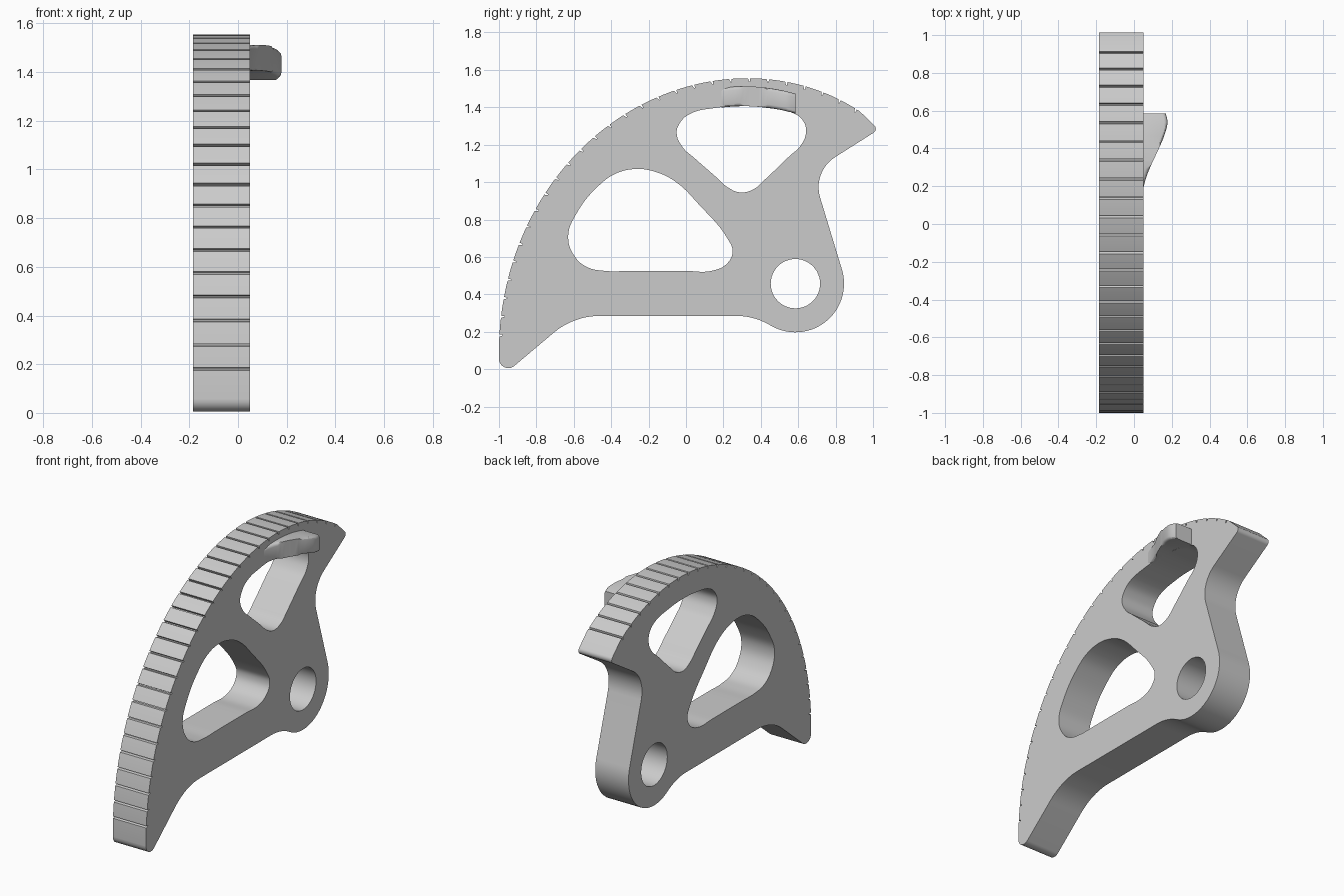
import bpy, bmesh, math
from mathutils import Vector

cube = bpy.data.objects.get("Cube")
if cube:
    bpy.data.objects.remove(cube, do_unlink=True)

grey = bpy.data.materials.new("plain_grey")
grey.use_nodes = True
grey.diffuse_color = (0.6, 0.6, 0.6, 1)
grey.node_tree.nodes["Principled BSDF"].inputs["Base Color"].default_value = grey.diffuse_color

PIVOT = Vector((0.585, 0.457))
GROWTH = 0.2337
X_BACK, X_FACE = -0.185, 0.05


def polar(radius, angle):
    return Vector((radius * math.cos(angle), radius * math.sin(angle)))


def spiral(angle):
    return PIVOT + polar(1.128 * math.exp(GROWTH * (angle - math.radians(103.2))), angle)


def arc(radius, start, end, steps):
    return [PIVOT + polar(radius, math.radians(start + (end - start) * i / steps))
            for i in range(steps + 1)]


def fillet(before, corner, after, radius, steps=10):
    """Rounded corner between two straight edges."""
    before, corner, after = Vector(before), Vector(corner), Vector(after)
    u, v = (before - corner).normalized(), (after - corner).normalized()
    half = u.angle(v) / 2
    centre = corner + (u + v).normalized() * radius / math.sin(half)
    a = corner + u * radius / math.tan(half) - centre
    b = corner + v * radius / math.tan(half) - centre
    start = math.atan2(a.y, a.x)
    turn = math.atan2(a.x * b.y - a.y * b.x, a.dot(b))
    return [centre + polar(radius, start + turn * i / steps) for i in range(steps + 1)]


# Toothed rim: spiral with evenly spaced narrow notches
rim = [spiral(math.radians(a)) for a in (194.2, 192.8, 191.4)]
angle = math.radians(189.95)
while angle > math.radians(67):
    p = spiral(angle)
    radius = (p - PIVOT).length
    half = 0.006 / radius
    inward = (PIVOT - p).normalized() * 0.018
    rim += [spiral(angle + half), spiral(angle + half * 0.4) + inward,
            spiral(angle - half * 0.4) + inward, spiral(angle - half)]
    step = 0.1015 / (radius * math.sqrt(1 + GROWTH ** 2))
    rim += [spiral(angle - step * k / 4) for k in (1, 2, 3)]
    angle -= step

# Rest of the silhouette: tip, neck, pivot boss, base and foot
boss = arc(0.26, 17, -120, 28)
tip, neck = (1.03, 1.281), (0.675, 1.056)
base_right, base_left, foot = (0.363, 0.285), (-0.6, 0.285), (-1.0, -0.052)
outline = [p for p in rim if p.x < 0.94]
outline += fillet(outline[-1], tip, neck, 0.025)
outline += fillet(tip, neck, boss[0], 0.19)
outline += boss
outline += fillet(boss[-1], base_right, base_left, 0.36)
outline += fillet(base_right, base_left, foot, 0.385)
outline += fillet(base_left, foot, (-1.0, 0.3), 0.05)

lower_window = [(-.43, .525), (-.3, .525), (.0, .525), (.14, .526), (.222, .567), (.249, .631),
                (.227, .69), (.072, .877), (-.06, 1.005), (-.168, 1.056), (-.265, 1.07),
                (-.37, 1.048), (-.463, .984), (-.59, .824), (-.63, .711), (-.596, .604),
                (-.527, .545)]
upper_window = [(-.05, 1.262), (-.03, 1.32), (.02, 1.364), (.152, 1.396), (.313, 1.406),
                (.447, 1.395), (.57, 1.37), (.623, 1.332), (.642, 1.273), (.615, 1.198),
                (.55, 1.136), (.42, 1.012), (.365, .964), (.29, .945), (.222, .973),
                (.16, 1.028), (.04, 1.133), (-.015, 1.183)]

# Plate: filled curve with holes, extruded sideways
curve = bpy.data.curves.new("cam_plate", 'CURVE')
curve.dimensions = '2D'
curve.fill_mode = 'BOTH'
curve.extrude = (X_FACE - X_BACK) / 2


def add_loop(points, kind='POLY'):
    s = curve.splines.new(kind)
    s.use_cyclic_u = True
    if kind == 'POLY':
        s.points.add(len(points) - 1)
        for sp, p in zip(s.points, points):
            sp.co = (p[0], p[1], 0, 1)
    else:
        s.resolution_u = 6
        s.bezier_points.add(len(points) - 1)
        for bp, p in zip(s.bezier_points, points):
            bp.co = (p[0], p[1], 0)
            bp.handle_left_type = bp.handle_right_type = 'AUTO'


add_loop(outline)
add_loop(arc(0.132, 0, 352.5, 47))
add_loop(lower_window, 'BEZIER')
add_loop(upper_window, 'BEZIER')


def finish(obj):
    obj.data.materials.clear()
    obj.data.materials.append(grey)
    bpy.ops.object.select_all(action='DESELECT')
    obj.select_set(True)
    bpy.context.view_layer.objects.active = obj
    bpy.ops.object.shade_smooth_by_angle(angle=math.radians(30))


plate = bpy.data.objects.new("cam_plate", curve)
bpy.context.collection.objects.link(plate)
plate.rotation_euler = (math.pi / 2, 0, math.pi / 2)
plate.location.x = (X_FACE + X_BACK) / 2
bpy.ops.object.select_all(action='DESELECT')
plate.select_set(True)
bpy.context.view_layer.objects.active = plate
bpy.ops.object.convert(target='MESH')
finish(bpy.context.object)

# Thumb tab: curved band swelling out of the side face
bm = bmesh.new()
sections = []
COUNT = 16
for i in range(COUNT + 1):
    t = i / COUNT
    y = 0.19 + 0.395 * t
    s = min(t / 0.87, 1)
    out = X_FACE + 0.128 * (0.45 * s + 0.55 * s * s * (3 - 2 * s)) - 0.6 * max(t - 0.87, 0) ** 2
    mid = 1.459 - 0.52 * (y - 0.31) ** 2
    corners = [(X_FACE - 0.02, -1), (out, -1), (out, 1), (X_FACE - 0.02, 1)]
    sections.append([bm.verts.new((x, y, mid + side * 0.053)) for x, side in corners])
for a, b in zip(sections, sections[1:]):
    for k in range(4):
        bm.faces.new((a[k], a[(k + 1) % 4], b[(k + 1) % 4], b[k]))
bm.faces.new(sections[0])
bm.faces.new(sections[-1])
outer = [e for a, b in zip(sections, sections[1:]) for k in (1, 2)
         for e in a[k].link_edges if e.other_vert(a[k]) == b[k]]
bmesh.ops.bevel(bm, geom=outer, offset=0.018, segments=3, profile=0.5, affect='EDGES')
bmesh.ops.recalc_face_normals(bm, faces=bm.faces)
mesh = bpy.data.meshes.new("thumb_tab")
bm.to_mesh(mesh)
bm.free()
tab = bpy.data.objects.new("thumb_tab", mesh)
bpy.context.collection.objects.link(tab)
finish(tab)
